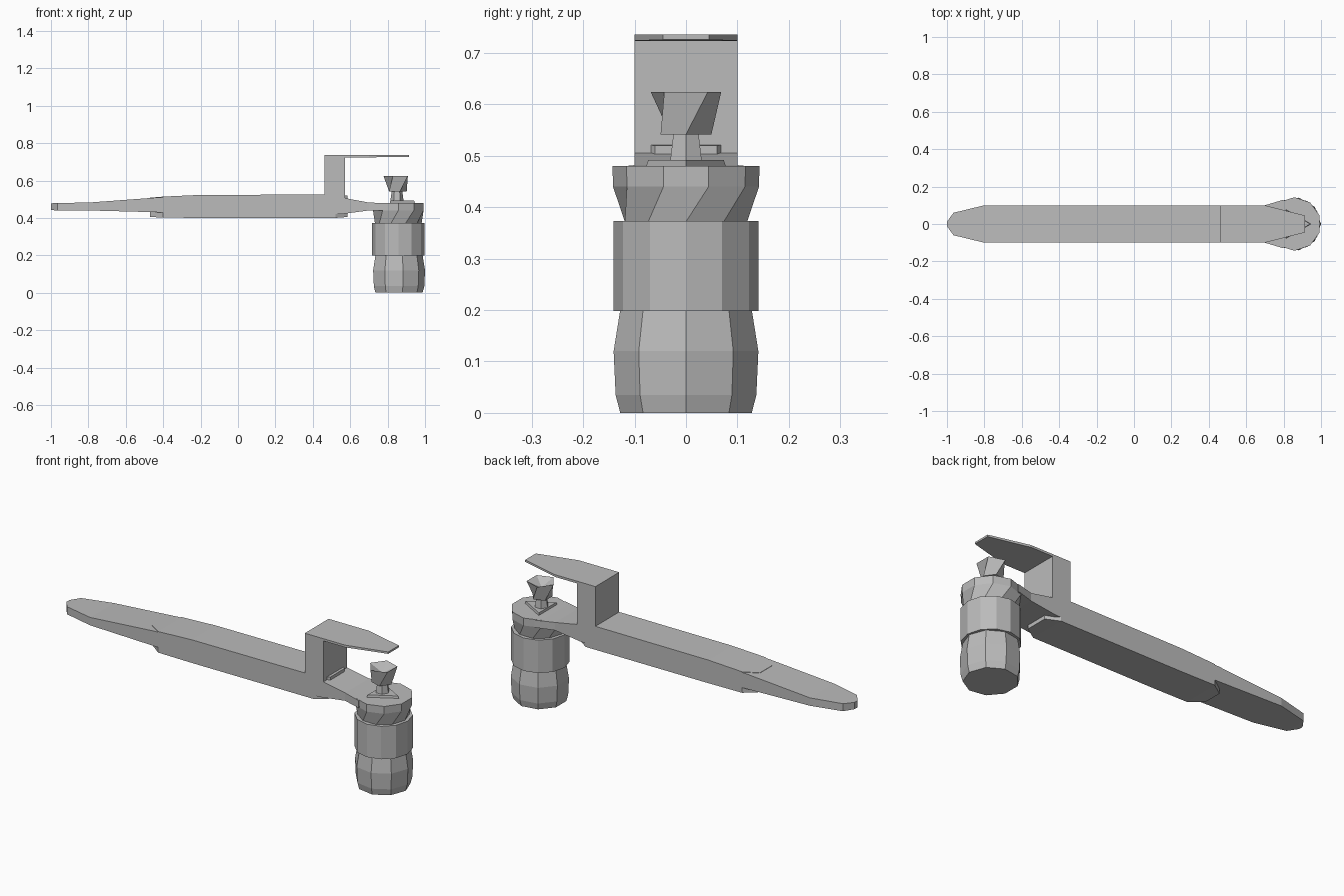
import bpy, bmesh, math

cube = bpy.data.objects.get("Cube")
if cube:
    bpy.data.objects.remove(cube, do_unlink=True)

grey = bpy.data.materials.new("plain grey")
grey.use_nodes = True
colour = (0.5, 0.5, 0.5, 1)
grey.diffuse_color = colour
grey.node_tree.nodes["Principled BSDF"].inputs["Base Color"].default_value = colour


def skin(name, rings, dip=None):
    """Join rings of equal point count into a closed solid; dip sinks or lifts the top centre."""
    bm = bmesh.new()
    loops = [[bm.verts.new(p) for p in ring] for ring in rings]
    n = len(loops[0])
    for a, b in zip(loops, loops[1:]):
        for i in range(n):
            j = (i + 1) % n
            bm.faces.new((a[i], a[j], b[j], b[i]))
    bm.faces.new(loops[0][::-1])
    top = bm.faces.new(loops[-1])
    if dip is not None:
        made = bmesh.ops.poke(bm, faces=[top])
        made["verts"][0].co.z = dip
    bmesh.ops.recalc_face_normals(bm, faces=bm.faces)
    mesh = bpy.data.meshes.new(name)
    bm.to_mesh(mesh)
    bm.free()
    mesh.materials.append(grey)
    obj = bpy.data.objects.new(name, mesh)
    bpy.context.collection.objects.link(obj)
    return obj


def bar(name, stations):
    """Rectangular sections along x: (x, half width, bottom, top)."""
    return skin(name, [[(x, -w, lo), (x, w, lo), (x, w, hi), (x, -w, hi)]
                       for x, w, lo, hi in stations])


def turned(name, x, sides, profile, dip=None):
    """Faceted upright solid: (radius, height, twist in half sides)."""
    rings = []
    for r, z, twist in profile:
        angles = [(i + twist / 2) * math.tau / sides for i in range(sides)]
        rings.append([(x + r * math.cos(a), r * math.sin(a), z) for a in angles])
    return skin(name, rings, dip)


# Long flat arm with a pointed tip, widening at the collar
bar("arm", [(-1, 0.012, 0.442, 0.478), (-0.965, 0.06, 0.44, 0.48),
            (-0.8, 0.1, 0.44, 0.482), (-0.42, 0.1, 0.43, 0.51),
            (0.55, 0.1, 0.42, 0.51), (0.7, 0.1, 0.44, 0.482),
            (0.8, 0.13, 0.44, 0.479)])

# Thick grip with tapered ends
bar("grip", [(-0.47, 0.05, 0.405, 0.508), (-0.4, 0.1, 0.402, 0.514),
             (-0.2, 0.1, 0.4, 0.523), (0.52, 0.1, 0.4, 0.525),
             (0.585, 0.06, 0.405, 0.52)])

# Lever: upright post and thin pointed paddle
bar("lever_post", [(0.463, 0.1, 0.5, 0.73), (0.572, 0.1, 0.5, 0.73)])
bar("lever_paddle", [(0.463, 0.1, 0.724, 0.736), (0.7, 0.1, 0.724, 0.736),
                     (0.915, 0.045, 0.726, 0.736)])

# Hanging canister
cx = 0.857
turned("canister_lower", cx, 9, [(0.13, 0, 0), (0.139, 0.035, 0), (0.143, 0.12, 0),
                                 (0.13, 0.2, 0)])
turned("canister_upper", cx, 12, [(0.141, 0.198, 0), (0.141, 0.373, 0)])
turned("collar", cx, 10, [(0.125, 0.372, 0), (0.142, 0.44, 1), (0.143, 0.48, 1)])

# Knob on its stem
turned("stem_plate", cx, 3, [(0.09, 0.478, 0), (0.085, 0.492, 0)])
turned("stem", 0.85, 6, [(0.037, 0.478, 0), (0.026, 0.56, 0)])
turned("knob", 0.85, 5, [(0.052, 0.542, 0), (0.072, 0.624, 1)], dip=0.59)
